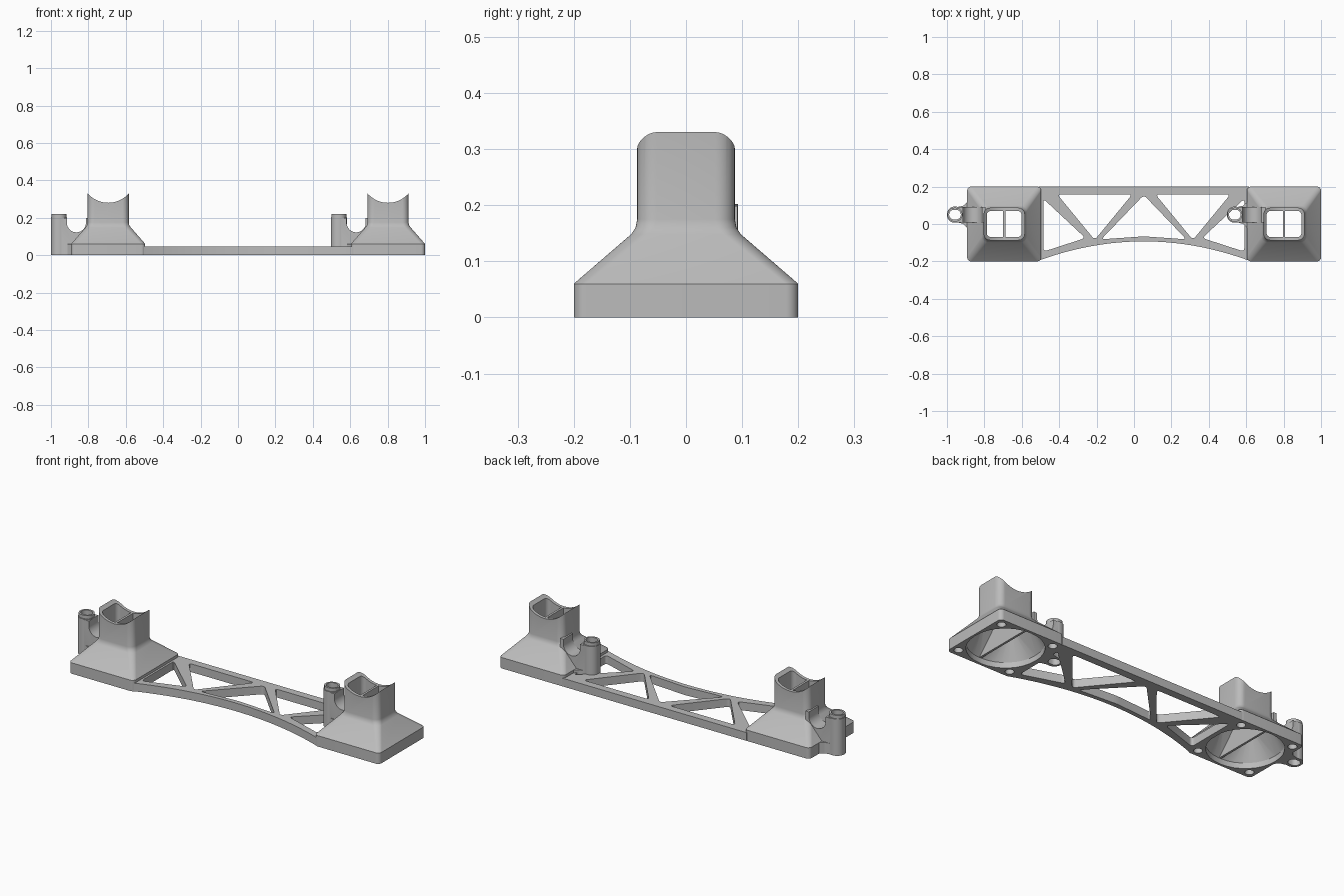
import bpy, bmesh, math
from mathutils import Vector

cube = bpy.data.objects.get("Cube")
if cube:
    bpy.data.objects.remove(cube)

grey = bpy.data.materials.new("plain_grey")
grey.use_nodes = True
grey.diffuse_color = (0.5, 0.5, 0.5, 1)
grey.node_tree.nodes["Principled BSDF"].inputs["Base Color"].default_value = (0.5, 0.5, 0.5, 1)


def loft(name, rings):
    """Closed solid through rings of equal point count."""
    bm = bmesh.new()
    loops = [[bm.verts.new(p) for p in ring] for ring in rings]
    n = len(loops[0])
    for low, high in zip(loops, loops[1:]):
        for i in range(n):
            j = (i + 1) % n
            bm.faces.new((low[i], low[j], high[j], high[i]))
    bm.faces.new(loops[0][::-1])
    bm.faces.new(loops[-1])
    bmesh.ops.recalc_face_normals(bm, faces=bm.faces)
    mesh = bpy.data.meshes.new(name)
    bm.to_mesh(mesh)
    bm.free()
    mesh.materials.append(grey)
    obj = bpy.data.objects.new(name, mesh)
    bpy.context.scene.collection.objects.link(obj)
    return obj


def ring(cx, cy, hx, hy, r, z, steps=8):
    """Rounded rectangle at height z."""
    pts = []
    r = min(r, hx * 0.97, hy * 0.97)
    for k, (sx, sy) in enumerate(((1, 1), (-1, 1), (-1, -1), (1, -1))):
        for i in range(steps + 1):
            a = (k + i / steps) * math.pi / 2
            pts.append((cx + sx * (hx - r) + r * math.cos(a),
                        cy + sy * (hy - r) + r * math.sin(a), z))
    return pts


def rounded_bar(name, cx, cy, hx, hy, r, z0, z1):
    return loft(name, [ring(cx, cy, hx, hy, r, z) for z in (z0, z1)])


def plan(name, pts, z0, z1):
    """Outline in x, y raised along z."""
    return loft(name, [[(x, y, z) for x, y in pts] for z in (z0, z1)])


def cross_cylinder(name, x, z, r, y0, y1, n=64):
    """Cylinder lying along y."""
    turn = [2 * math.pi * i / n for i in range(n)]
    return loft(name, [[(x + r * math.cos(a), y, z + r * math.sin(a)) for a in turn]
                       for y in (y0, y1)])


def soften(corners, d=0.022, steps=5):
    """Round the corners of a polygon."""
    out = []
    n = len(corners)
    for i, c in enumerate(corners):
        p = Vector(c)
        a = p + (Vector(corners[i - 1]) - p).normalized() * d
        b = p + (Vector(corners[(i + 1) % n]) - p).normalized() * d
        for k in range(steps + 1):
            t = k / steps
            out.append(tuple(a * (1 - t) ** 2 + p * 2 * t * (1 - t) + b * t * t))
    return out


def combine(obj, tools, operation="DIFFERENCE", keep=()):
    """Apply booleans in order, then drop the tools that are not kept."""
    for tool in tools:
        mod = obj.modifiers.new("combine", "BOOLEAN")
        mod.operation = operation
        mod.solver = "EXACT"
        mod.object = tool
    graph = bpy.context.evaluated_depsgraph_get()
    graph.update()
    mesh = bpy.data.meshes.new_from_object(obj.evaluated_get(graph))
    obj.modifiers.clear()
    obj.data = mesh
    for tool in tools:
        if tool not in keep:
            bpy.data.objects.remove(tool)


parts = []

# Truss plate with a bowed front edge
MID = 0.0525
x0, x1 = -0.51, 0.615
outline = [(x1, 0.2), (x0, 0.2)]
for i in range(33):
    x = x0 + (x1 - x0) * i / 32
    outline.append((x, -0.093 - 0.1 * ((x - MID) / 0.555) ** 2))
plate = plan("truss_plate", outline, 0, 0.045)

# Triangular windows, the outer ones mirrored about the middle
end_window = [(-0.485, 0.135), (-0.485, -0.148), (-0.26, -0.075)]
top_window = [(-0.41, 0.158), (-0.21, -0.085), (-0.01, 0.158)]
mid_window = [(MID, 0.155), (-0.175, -0.082), (MID, -0.066), (2 * MID + 0.175, -0.082)]
windows = [mid_window]
for w in (end_window, top_window):
    windows += [w, [(2 * MID - x, y) for x, y in w]]
combine(plate, [plan("window_cutter", soften(w), -0.1, 0.2) for w in windows])
parts.append(plate)


def build_tower(cx, side):
    # Flared hood narrowing into an upright column
    tower = loft(side + "_tower", [
        ring(cx, 0, 0.198, 0.2, 0.022, 0),
        ring(cx, 0, 0.198, 0.2, 0.022, 0.06),
        ring(cx, 0, 0.121, 0.098, 0.03, 0.148),
        ring(cx, 0, 0.113, 0.09, 0.034, 0.16),
        ring(cx, 0, 0.11, 0.087, 0.035, 0.175),
        ring(cx, 0, 0.11, 0.087, 0.035, 0.36)])

    # Round inlet blending to a rectangular outlet
    duct = loft("duct_cutter", [
        ring(cx, 0, 0.187, 0.187, 0.187, -0.05),
        ring(cx, 0, 0.187, 0.187, 0.187, 0.03),
        ring(cx, 0, 0.093, 0.07, 0.022, 0.155),
        ring(cx, 0, 0.093, 0.07, 0.022, 0.45)])
    saddle = cross_cylinder("saddle_cutter", cx, 0.426, 0.146, -0.3, 0.3)
    screws = [rounded_bar("screw_cutter", cx + sx * 0.16, sy * 0.16,
                          0.022, 0.022, 0.022, -0.05, 0.06)
              for sx in (-1, 1) for sy in (-1, 1)]
    combine(tower, [duct, saddle] + screws, keep=[duct])

    # Thin wall splitting the duct
    half = [(0.186, 0.03), (0.183, 0.05), (0.078, 0.155), (0.078, 0.28)]
    wall = half + [(-y, z) for y, z in reversed(half)]
    divider = loft(side + "_divider", [[(cx + s * 0.006, y, z) for y, z in wall]
                                       for s in (-1, 1)])

    # Hollow post with a stepped collar, webbed to the tower
    px, py = cx - 0.263, 0.05
    post = rounded_bar(side + "_post", px, py, 0.0425, 0.043, 0.04, 0, 0.202)
    collar = rounded_bar("collar", px, py, 0.04, 0.037, 0.036, 0.15, 0.22)
    web = plan("web", [(px, 0.008), (cx - 0.1, 0.008), (cx - 0.1, 0.092), (px, 0.092)],
               0, 0.199)
    foot = plan("foot", [(px + 0.01, 0.01), (px + 0.045, 0), (cx - 0.19, -0.03),
                         (cx - 0.19, 0.125), (px + 0.045, 0.098), (px + 0.01, 0.09)],
                0, 0.06)
    u_round = cross_cylinder("u_cutter", cx - 0.17, 0.173, 0.051, -0.1, 0.2)
    u_open = rounded_bar("u_top_cutter", cx - 0.17, py, 0.051, 0.15, 0.001, 0.173, 0.4)
    combine(web, [u_round, u_open])
    combine(post, [collar, web, foot], "UNION")
    bore = rounded_bar("bore_cutter", px, py, 0.031, 0.026, 0.025, -0.05, 0.4)
    combine(post, [duct, bore])
    parts.extend([tower, divider, post])


build_tower(-0.694, "right")
build_tower(0.802, "left")

# Smooth the curves and keep the edges crisp
bpy.ops.object.select_all(action="DESELECT")
for obj in parts:
    obj.select_set(True)
bpy.context.view_layer.objects.active = plate
bpy.ops.object.shade_smooth_by_angle(angle=math.radians(30))
